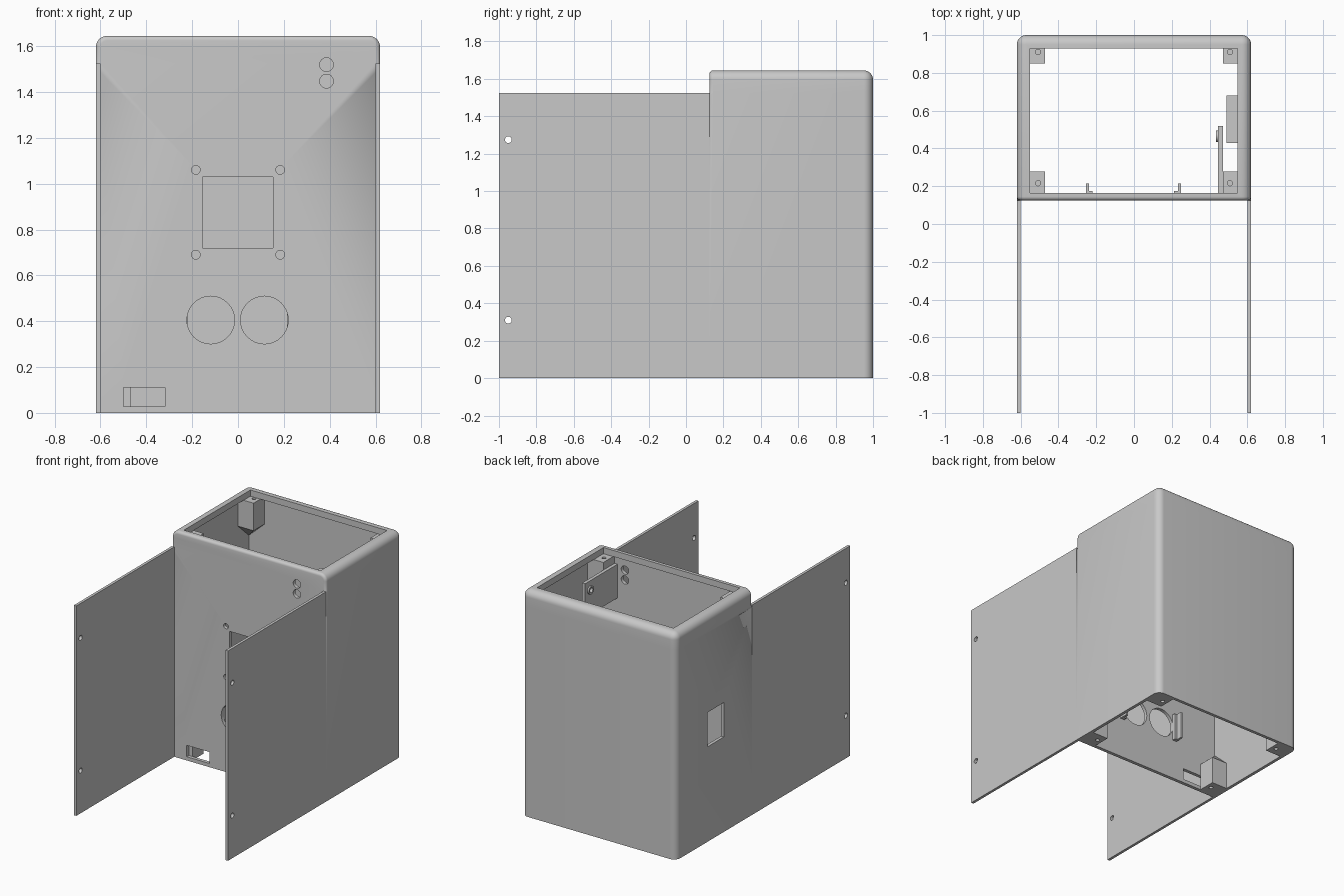
import bpy
import bmesh
import math
from mathutils import Vector

old = bpy.data.objects.get("Cube")
if old:
    bpy.data.objects.remove(old, do_unlink=True)

# One plain grey plastic
grey = bpy.data.materials.new("grey_plastic")
grey.use_nodes = True
COLOR = (0.58, 0.58, 0.58, 1)
grey.diffuse_color = COLOR
grey.node_tree.nodes["Principled BSDF"].inputs["Base Color"].default_value = COLOR


def finish(name, bm):
    bmesh.ops.recalc_face_normals(bm, faces=bm.faces)
    mesh = bpy.data.meshes.new(name)
    bm.to_mesh(mesh)
    bm.free()
    mesh.materials.append(grey)
    ob = bpy.data.objects.new(name, mesh)
    bpy.context.collection.objects.link(ob)
    return ob


def box_bm(x, y, z):
    """Box from (low, high) ranges."""
    bm = bmesh.new()
    bmesh.ops.create_cube(bm, size=1)
    for v in bm.verts:
        v.co = Vector([r[0] if c < 0 else r[1] for c, r in zip(v.co, (x, y, z))])
    return bm


def box(name, x, y, z):
    return finish(name, box_bm(x, y, z))


def rod(name, center, radius, depth, axis):
    bm = bmesh.new()
    bmesh.ops.create_cone(bm, cap_ends=True, segments=32, radius1=radius,
                          radius2=radius, depth=depth)
    turn = Vector((0, 0, 1)).rotation_difference(Vector(axis)).to_matrix()
    for v in bm.verts:
        v.co = turn @ v.co + Vector(center)
    return finish(name, bm)


def cut(ob, cutter):
    """Subtract the cutter, then drop it."""
    mod = ob.modifiers.new("cut", "BOOLEAN")
    mod.operation = "DIFFERENCE"
    mod.solver = "EXACT"
    mod.object = cutter
    bpy.context.view_layer.update()
    result = ob.evaluated_get(bpy.context.evaluated_depsgraph_get())
    mesh = bpy.data.meshes.new_from_object(result)
    ob.modifiers.clear()
    ob.data = mesh
    bpy.data.objects.remove(cutter, do_unlink=True)


X, Y, Z = (1, 0, 0), (0, 1, 0), (0, 0, 1)
W, FRONT, BACK, TOP = 0.62, 0.125, 1.0, 1.645
IN_X, IN_F, IN_B = 0.597, 0.15, 0.977
LIP = 1.6

# Housing shell with rounded back corners and top rim
bm = box_bm((-W, W), (FRONT, BACK), (0, TOP))


def mid(e):
    return (e.verts[0].co + e.verts[1].co) / 2


soft = [e for e in bm.edges
        if (mid(e).z > TOP - 0.01 and mid(e).y > FRONT + 0.01)
        or (mid(e).y > BACK - 0.01 and 0.1 < mid(e).z < TOP - 0.01)]
bmesh.ops.bevel(bm, geom=soft, offset=0.05, segments=8, profile=0.5, affect="EDGES")
# Small round on the front top edge, kept above the side panels
bmesh.ops.bisect_plane(bm, geom=bm.verts[:] + bm.edges[:] + bm.faces[:],
                       plane_co=(0, 0, 1.525), plane_no=Z)
rim = [e for e in bm.edges
       if all(v.co.y < FRONT + 0.001 and v.co.z > 1.52 for v in e.verts)
       and mid(e).z > 1.53]
bmesh.ops.bevel(bm, geom=rim, offset=0.02, segments=5, profile=0.5, affect="EDGES")
housing = finish("housing", bm)

# Hollow interior, leaving a lip around the top opening
cut(housing, box("cavity", (-IN_X, IN_X), (IN_F, IN_B), (-0.1, LIP)))
cut(housing, box("top_opening", (-0.55, 0.548), (0.165, 0.928), (LIP - 0.1, TOP + 0.1)))

# Front wall openings
cut(housing, box("display_opening", (-0.155, 0.153), (0, 0.3), (0.72, 1.03)))
cut(housing, box("cable_slot", (-0.5, -0.318), (0, 0.2), (0.027, 0.11)))
front_holes = [(sx * 0.184, z, 0.019) for sx in (-1, 1) for z in (0.69, 1.06)]
front_holes += [(-0.119, 0.405, 0.104), (0.115, 0.405, 0.104)]
front_holes += [(0.386, 1.447, 0.03), (0.386, 1.519, 0.03)]
for x, z, r in front_holes:
    cut(housing, rod("front_hole", (x, 0.14, z), r, 0.2, Y))

# Window in the right side wall
cut(housing, box("side_window", (-0.7, -0.55), (0.45, 0.64), (0.69, 0.94)))
parts = [housing]

# Side panels running forward, each with two screw holes
for side, s in (("right", -1), ("left", 1)):
    panel = box(side + "_panel", sorted((s * 0.6, s * W)), (-1, FRONT), (0, 1.525))
    for z in (0.31, 1.275):
        cut(panel, rod("panel_hole", (s * 0.61, -0.95, z), 0.018, 0.2, X))
    parts.append(panel)

# Corner screw posts, tapering into the corner
SIZE = 0.127
for side, s in (("right", -1), ("left", 1)):
    for end, wall, d in (("front", IN_F, 1), ("back", IN_B, -1)):
        for level, flat, up in (("top", LIP, -1), ("bottom", 0, 1)):
            ring = [(0, 0), (SIZE, 0), (SIZE, SIZE), (0, SIZE)]
            bm = bmesh.new()
            rows = []
            for h, k in ((0, 1), (0.2, 1), (0.31, 0.05)):
                rows.append([bm.verts.new((s * (IN_X - a * k), wall + d * b * k,
                                           flat + up * h)) for a, b in ring])
            for low, high in zip(rows, rows[1:]):
                for i in range(4):
                    j = (i + 1) % 4
                    bm.faces.new((low[i], low[j], high[j], high[i]))
            bm.faces.new(rows[0])
            bm.faces.new(rows[-1])
            post = finish(f"{level}_{end}_{side}_post", bm)
            hole = (s * 0.508, wall + d * 0.066, flat)
            cut(post, rod("post_hole", hole, 0.014, 0.24, Z))
            parts.append(post)

# Clips beside the round openings
for side, x, s in (("right", -0.247, 1), ("left", 0.24, -1)):
    parts.append(box(side + "_clip", (x - 0.008, x + 0.008), (IN_F, 0.215), (0.3, 0.5)))
    parts.append(box(side + "_clip_foot", sorted((x + s * 0.008, x + s * 0.027)) if s > 0
                     else (x - 0.027, x - 0.008), (IN_F, 0.175), (0.3, 0.5)))

# Upright mounting plate with a ring boss behind the front wall
plate = box("mounting_plate", (0.446, 0.47), (IN_F, 0.52), (1.3, 1.545))
boss = rod("mounting_boss", (0.441, 0.465, 1.48), 0.03, 0.012, X)
for ob in (plate, boss):
    cut(ob, rod("mounting_hole", (0.45, 0.465, 1.48), 0.017, 0.1, X))
    parts.append(ob)

# Bracket on the left inner wall
parts.append(box("wall_bracket", (0.49, IN_X), (0.43, 0.68), (0.69, 0.94)))

# Smooth the rounds, keep edges crisp
bpy.ops.object.select_all(action="DESELECT")
for ob in parts:
    ob.select_set(True)
bpy.context.view_layer.objects.active = housing
bpy.ops.object.shade_smooth_by_angle(angle=math.radians(30))
